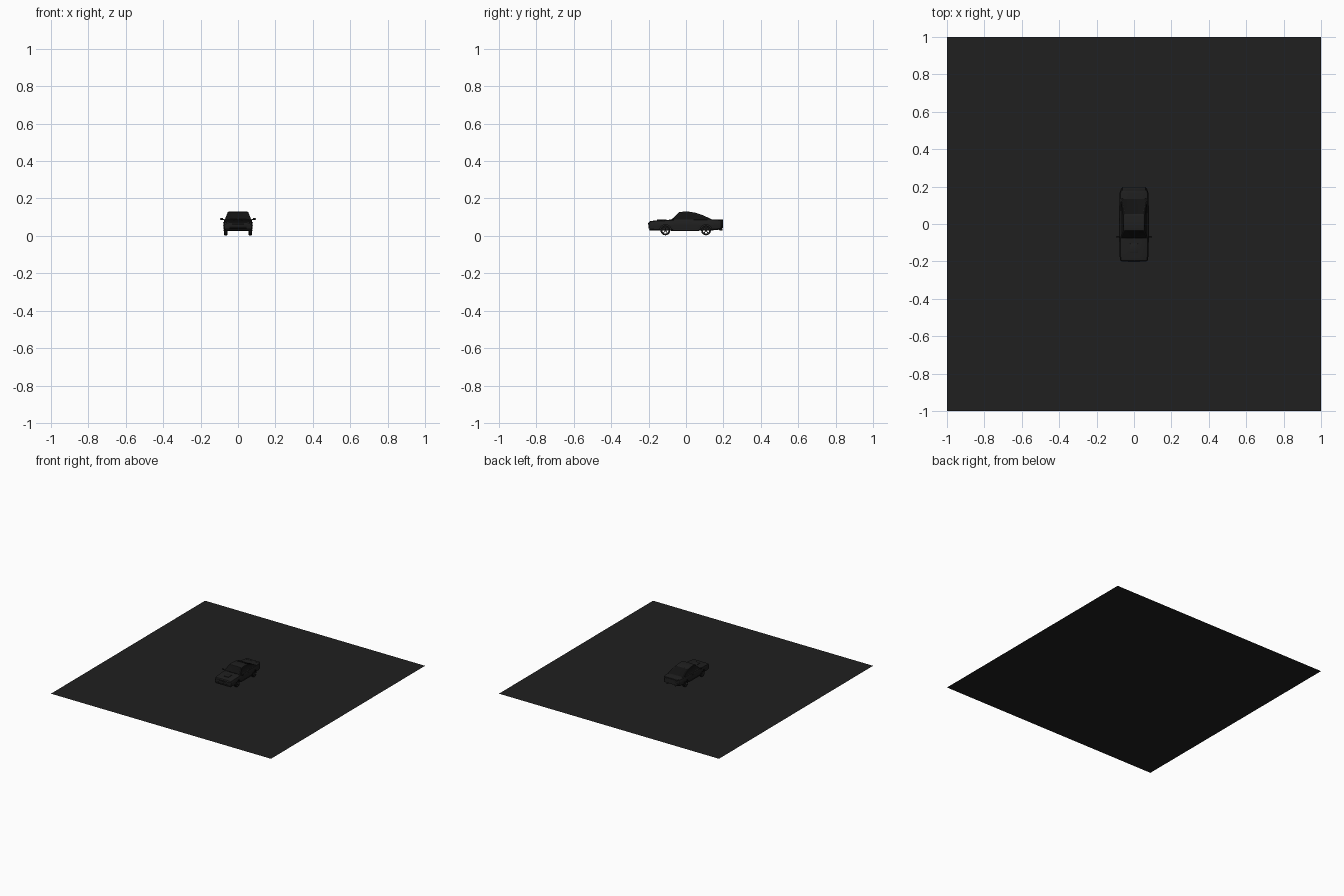
import bpy, bmesh, math
from mathutils import Vector

if "Cube" in bpy.data.objects:
    bpy.data.objects.remove(bpy.data.objects["Cube"])


def material(name, v):
    m = bpy.data.materials.new(name)
    m.diffuse_color = (v, v, v, 1)
    m.use_nodes = True
    m.node_tree.nodes["Principled BSDF"].inputs["Base Color"].default_value = m.diffuse_color
    return m


PAINT, GLASS, TYRE, RIM = (material(n, v) for n, v in
    (("dark_paint", .014), ("dark_glass", .006), ("rubber", .006), ("rim_metal", .02)))


def finish(name, bm, mat, smooth=True):
    bmesh.ops.recalc_face_normals(bm, faces=bm.faces)
    me = bpy.data.meshes.new(name)
    bm.to_mesh(me)
    bm.free()
    ob = bpy.data.objects.new(name, me)
    bpy.context.collection.objects.link(ob)
    if not me.materials:
        me.materials.append(mat)
    if smooth:
        bpy.ops.object.select_all(action='DESELECT')
        ob.select_set(True)
        bpy.context.view_layer.objects.active = ob
        bpy.ops.object.shade_smooth_by_angle(angle=math.radians(30))
    return ob


def loft(sections):
    """Skin closed rings of (x, y, z) points and cap both ends."""
    bm = bmesh.new()
    rings = [[bm.verts.new(p) for p in s] for s in sections]
    n = len(rings[0])
    for a, b in zip(rings, rings[1:]):
        for i in range(n):
            j = (i + 1) % n
            bm.faces.new((a[i], a[j], b[j], b[i]))
    bm.faces.new(rings[0])
    bm.faces.new(rings[-1])
    return bm


def box(name, loc, size, mat, bevel=0.0):
    bm = bmesh.new()
    bmesh.ops.create_cube(bm, size=1)
    for v in bm.verts:
        v.co = Vector([c * s + l for c, s, l in zip(v.co, size, loc)])
    if bevel:
        bmesh.ops.bevel(bm, geom=bm.edges[:], offset=bevel, segments=2, profile=.5, affect='EDGES')
    return finish(name, bm, mat)


def turned(name, x, y, z, profile, mat, n=24):
    """Spin a closed (x offset, radius) profile about the wheel axle."""
    bm = bmesh.new()
    rings = [[bm.verts.new((x + dx, y + r * math.cos(2 * math.pi * i / n),
                            z + r * math.sin(2 * math.pi * i / n))) for i in range(n)]
             for dx, r in profile]
    for k in range(len(rings)):
        a, b = rings[k], rings[(k + 1) % len(rings)]
        for i in range(n):
            j = (i + 1) % n
            bm.faces.new((a[i], a[j], b[j], b[i]))
    return finish(name, bm, mat)


# large flat base
bm = bmesh.new()
bmesh.ops.create_grid(bm, x_segments=1, y_segments=1, size=1)
finish("base_plane", bm, PAINT, False)

# lower body: y, half width, bottom z, top z
stations = [(-.2, .066, .046, .070), (-.194, .074, .033, .077), (-.17, .077, .029, .081),
            (-.11, .079, .028, .084), (-.06, .079, .027, .087), (.04, .079, .027, .088),
            (.11, .079, .028, .088), (.165, .077, .031, .087), (.188, .070, .036, .085),
            (.197, .058, .042, .080)]


def body_ring(y, w, lo, hi):
    h = hi - lo
    half = [(w * .86, lo), (w * .96, lo + h * .12), (w, lo + h * .5), (w * .98, lo + h * .72),
            (w * .93, hi - .003), (w * .85, hi), (w * .4, hi + .001)]
    return [(x, y, z) for x, z in half] + [(-x, y, z) for x, z in reversed(half)]


body = finish("body", loft([body_ring(*s) for s in stations]), PAINT, False)

# wheel arches cut through the body
AXLES, WZ = (-.11, .107), .029
for y in AXLES:
    for s in (-1, 1):
        bpy.ops.mesh.primitive_cylinder_add(vertices=32, radius=.031, depth=.05,
                                            location=(s * .073, y, WZ), rotation=(0, math.pi / 2, 0))
        cutter = bpy.context.object
        cutter.name = "arch_cutter"
        cutter.hide_render = True
        mod = body.modifiers.new("arch", 'BOOLEAN')
        mod.operation, mod.object, mod.solver = 'DIFFERENCE', cutter, 'EXACT'
        bpy.context.view_layer.objects.active = body
        bpy.ops.object.modifier_apply(modifier=mod.name)
        bpy.data.objects.remove(cutter)
bpy.ops.object.select_all(action='DESELECT')
body.select_set(True)
bpy.ops.object.shade_smooth_by_angle(angle=math.radians(30))

# cabin with inset windows
roofline = [(-.077, .087), (-.036, .127), (-.012, .130), (.02, .129), (.05, .124),
            (.09, .111), (.14, .087)]


def cabin_ring(y, z):
    w = .073 - .4 * (z - .085)
    base = .084
    return [(.073, y, base), (w, y, z - .003), (w - .005, y, z),
            (-w + .005, y, z), (-w, y, z - .003), (-.073, y, base)]


bm = loft([cabin_ring(*p) for p in roofline])
bm.normal_update()
bmesh.ops.recalc_face_normals(bm, faces=bm.faces)
sides = {1: [], -1: []}
front, rear = [], []
for f in bm.faces:
    c, nrm = f.calc_center_median(), f.normal
    if abs(nrm.x) > .7 and abs(c.x) > .05:
        sides[1 if c.x > 0 else -1].append(f)
    elif abs(c.x) < .01 and nrm.z > .3 and c.y < -.04:
        front.append(f)
    elif abs(c.x) < .01 and nrm.z > .3 and c.y > .06:
        rear.append(f)
for group in (sides[1], sides[-1], front, rear):
    bmesh.ops.inset_region(bm, faces=group, thickness=.004, depth=-.0015)
    for f in group:
        f.material_index = 1
cabin = finish("cabin", bm, PAINT)
cabin.data.materials.append(GLASS)

# wheels: tyre, rim, hub and five spokes
for y in AXLES:
    for s in (-1, 1):
        x = s * .066
        turned("tyre", x, y, WZ, [(-.009, .018), (-.009, .023), (-.007, .026),
                                  (.007, .026), (.009, .023), (.009, .018)], TYRE)
        turned("rim", x, y, WZ, [(-.008, .0165), (-.008, .0185), (.008, .0185), (.008, .0165)], RIM)
        turned("hub", x + s * .004, y, WZ, [(-.003, .0005), (-.003, .005), (.003, .004), (.003, .0005)], RIM, 12)
        for k in range(5):
            spoke = box("spoke", (0, 0, .0105), (.003, .004, .015), RIM)
            spoke.location = (x + s * .005, y, WZ)
            spoke.rotation_euler.x = 2 * math.pi * k / 5

# mirrors, lights, door handles, sills on both sides
for s in (-1, 1):
    box("mirror", (s * .087, -.069, .091), (.016, .008, .010), PAINT, .002)
    box("mirror_stalk", (s * .076, -.069, .088), (.010, .004, .004), PAINT)
    box("headlight", (s * .052, -.196, .065), (.026, .008, .011), GLASS, .002)
    box("tail_light", (s * .045, .193, .068), (.030, .008, .010), GLASS, .002)
    box("door_handle", (s * .0785, .025, .072), (.003, .014, .003), PAINT)
    box("side_sill", (s * .074, 0, .031), (.009, .14, .008), PAINT, .002)
    box("exhaust", (s * .036, .186, .033), (.012, .02, .006), RIM, .002)
    box("wiper", (s * .025, -.077, .089), (.04, .002, .002), TYRE)

# front and rear details
box("grille", (0, -.199, .064), (.066, .006, .010), GLASS, .001)
box("lower_intake", (0, -.197, .045), (.09, .008, .009), TYRE, .001)
box("front_lip", (0, -.186, .033), (.136, .022, .006), PAINT, .002)
box("hood_scoop", (0, -.13, .084), (.044, .05, .006), PAINT, .002)
box("rear_bumper", (0, .188, .047), (.126, .018, .014), PAINT, .003)
box("rear_spoiler", (0, .189, .085), (.126, .018, .005), PAINT, .001)
